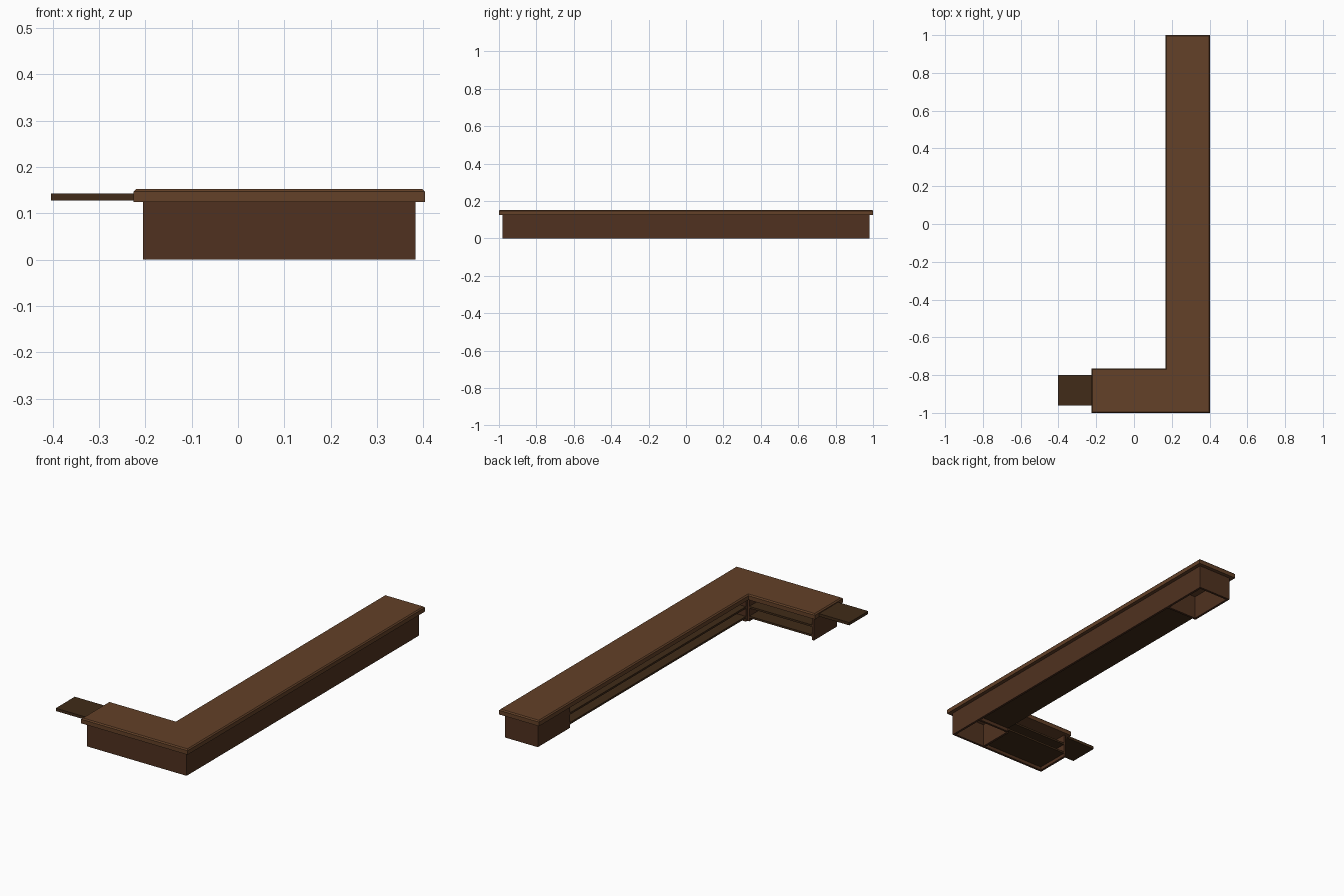
import bpy, bmesh

if "Cube" in bpy.data.objects:
    bpy.data.objects.remove(bpy.data.objects["Cube"])

def material(name, rgb):
    m = bpy.data.materials.new(name)
    m.diffuse_color = (*rgb, 1)
    m.use_nodes = True
    m.node_tree.nodes["Principled BSDF"].inputs["Base Color"].default_value = m.diffuse_color
    return m

TOP = material("top_wood", (0.125, 0.052, 0.021))
BODY = material("body_wood", (0.080, 0.031, 0.014))
DARK = material("shelf_wood", (0.052, 0.024, 0.009))

def finish(name, bm, mat):
    bmesh.ops.recalc_face_normals(bm, faces=bm.faces)
    me = bpy.data.meshes.new(name)
    bm.to_mesh(me)
    bm.free()
    me.materials.append(mat)
    ob = bpy.data.objects.new(name, me)
    bpy.context.collection.objects.link(ob)
    return ob

def box(name, x, y, z, mat):
    bm = bmesh.new()
    bmesh.ops.create_cube(bm, size=1)
    for v in bm.verts:
        v.co = [lo + (hi - lo) * (c + 0.5) for c, (lo, hi) in zip(v.co, (x, y, z))]
    return finish(name, bm, mat)

def l_outline(d):
    # counter outline, inset by d on every side
    x0, x1, x2 = -0.225 + d, 0.167 + d, 0.403 - d
    y0, y1, y2 = -1 + d, -0.765 - d, 1 - d
    return [(x0, y0), (x2, y0), (x2, y2), (x1, y2), (x1, y1), (x0, y1)]

# L-shaped counter top with a chamfered upper edge
bm = bmesh.new()
rings = [[bm.verts.new((x, y, z)) for x, y in l_outline(d)]
         for d, z in ((0, 0.125), (0, 0.147), (0.006, 0.153))]
for a, b in zip(rings, rings[1:]):
    for i in range(6):
        j = (i + 1) % 6
        bm.faces.new((a[i], a[j], b[j], b[i]))
bm.faces.new(rings[0])
bm.faces.new(rings[-1])
finish("counter_top", bm, TOP)

# hinged flap leaf
box("counter_flap", (-0.403, -0.215), (-0.96, -0.80), (0.128, 0.143), DARK)

# outer wall panels, open underneath
H = (0, 0.125)
T = 0.012
XL, XI, XR = -0.205, 0.188, 0.383
YF, YI, YB = -0.98, -0.785, 0.98
CAB = 0.71
box("front_panel", (XL, XR), (YF, YF + T), H, BODY)
box("side_panel", (XR - T, XR), (YF + T, YB), H, BODY)
box("back_end_panel", (XI, XR - T), (YB - T, YB), H, BODY)
box("left_end_panel", (XL, XL + T), (YF + T, YI), H, BODY)

# closed cabinet at the back end
box("cabinet_panel", (XI, XI + T), (CAB, YB - T), H, BODY)
box("cabinet_divider", (XI + T, XR - T), (CAB, CAB + T), H, BODY)

# inner corner uprights
box("long_arm_divider", (XI, XR - T), (YI, YI + T), H, BODY)
box("short_arm_divider", (XI - T, XI), (YF + T, YI), H, BODY)

# two shelves along each arm
for i, z in enumerate((0.018, 0.07)):
    zz = (z, z + 0.01)
    box(f"long_shelf_{i + 1}", (XI, XR - T), (YI + T, CAB), zz, DARK)
    box(f"short_shelf_{i + 1}", (XL + T, XI - T), (YF + T, YI), zz, DARK)
